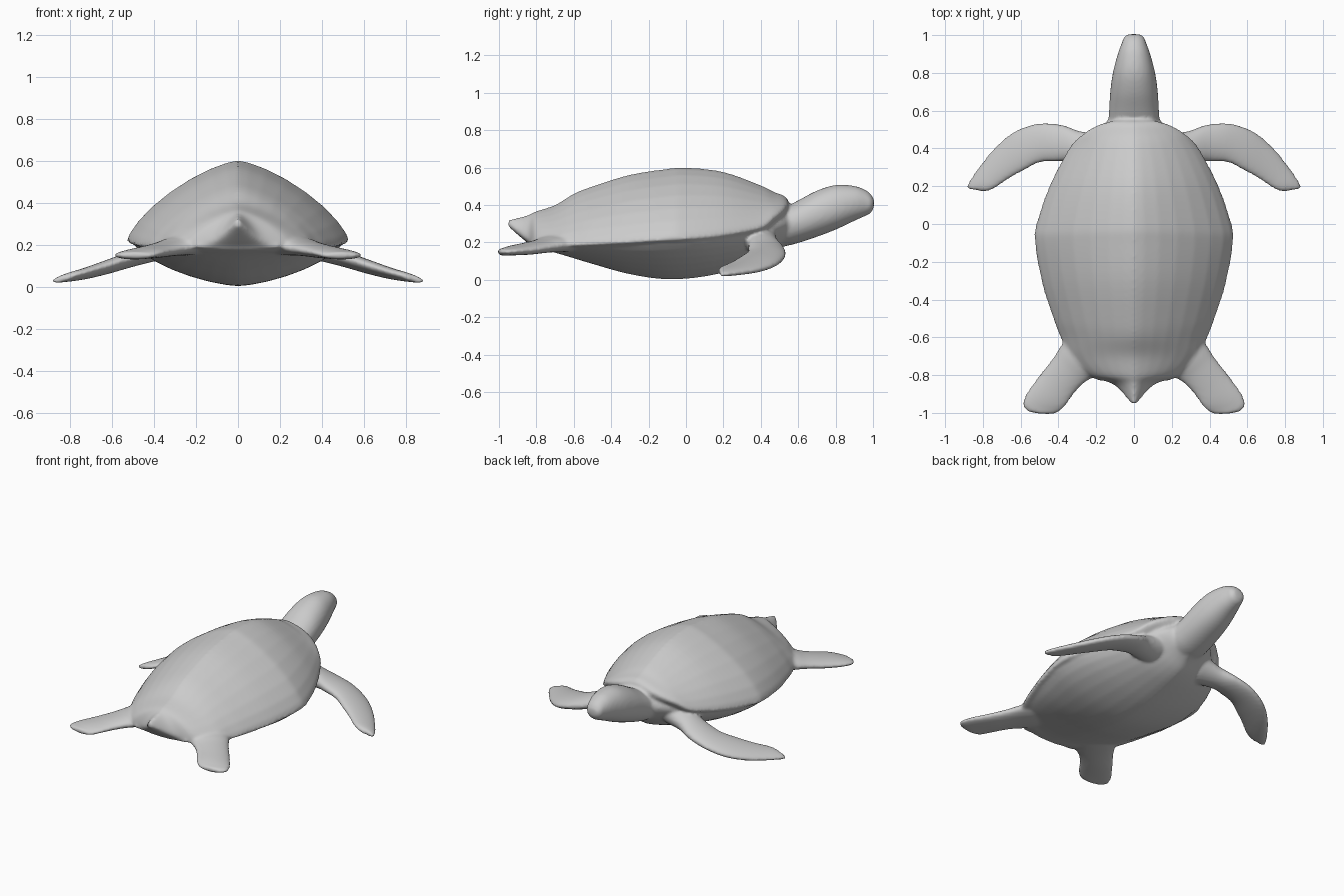
import bpy, bmesh, math

def catmull(st, sub=5):
    """Smoothly interpolate station tuples."""
    out = []
    for i in range(len(st) - 1):
        p0, p1, p2 = st[max(i - 1, 0)], st[i], st[i + 1]
        p3 = st[min(i + 2, len(st) - 1)]
        for k in range(sub):
            t = k / sub
            out.append([0.5 * (2*b + (c-a)*t + (2*a-5*b+4*c-d)*t*t + (3*b-a-3*c+d)*t**3)
                        for a, b, c, d in zip(p0, p1, p2, p3)])
    return out + [list(st[-1])]

def loft(name, stations, exp_up=2.0, exp_down=2.0, n=32):
    """Station: one edge xyz, other edge xyz, bulge up, bulge down."""
    bm = bmesh.new()
    rings = []
    for s in catmull(stations):
        ring = []
        for i in range(n):
            a = 2 * math.pi * i / n
            c, sn = math.cos(a), math.sin(a)
            e = 2 / (exp_up if sn > 0 else exp_down)
            u = math.copysign(abs(c) ** e, c)
            v = math.copysign(abs(sn) ** e, sn) * (s[6] if sn > 0 else s[7])
            ring.append(bm.verts.new([(s[k] + s[k+3]) / 2 + u * (s[k] - s[k+3]) / 2
                                      + (v if k == 2 else 0) for k in range(3)]))
        rings.append(ring)
    for r, q in zip(rings, rings[1:]):
        for i in range(n):
            j = (i + 1) % n
            bm.faces.new((r[i], r[j], q[j], q[i]))
    bm.faces.new(rings[0])
    bm.faces.new(rings[-1])
    bmesh.ops.recalc_face_normals(bm, faces=bm.faces)
    me = bpy.data.meshes.new(name)
    bm.to_mesh(me)
    bm.free()
    ob = bpy.data.objects.new(name, me)
    bpy.context.collection.objects.link(ob)
    return ob

def body(rows):
    """Rows of y, half width, rim z, top z, bottom z."""
    return [(w, y, z, -w, y, z, t - z, z - b) for y, w, z, t, b in rows]

# Domed upper shell, pointed at the tail
shell = loft("shell", body([
    (.545, .12, .40, .43, .36), (.52, .20, .37, .452, .33), (.47, .28, .33, .47, .29),
    (.40, .345, .28, .505, .24), (.20, .45, .24, .577, .20), (0, .518, .22, .60, .18),
    (-.10, .527, .215, .593, .18), (-.30, .492, .20, .562, .17), (-.50, .43, .19, .50, .16),
    (-.60, .39, .185, .46, .155), (-.70, .35, .185, .40, .155), (-.80, .25, .20, .367, .17),
    (-.85, .11, .22, .345, .20), (-.95, .015, .30, .322, .285)]), 1.4, 2)

# Rounded belly
belly = loft("belly", body([
    (.56, .12, .30, .38, .19), (.50, .20, .29, .37, .165), (.42, .27, .26, .34, .11),
    (.30, .37, .24, .33, .065), (.10, .47, .225, .32, .018), (-.10, .50, .215, .32, .003),
    (-.30, .46, .20, .30, .03), (-.50, .40, .19, .28, .085), (-.70, .31, .185, .25, .145),
    (-.83, .20, .19, .21, .175)]), 2, 1.5)

# Neck and head
head = loft("head", body([
    (.40, .13, .27, .36, .16), (.53, .135, .29, .392, .18), (.60, .132, .31, .425, .197),
    (.70, .126, .345, .477, .23), (.80, .112, .38, .507, .268), (.90, .086, .41, .502, .315),
    (.96, .064, .415, .48, .342), (.99, .052, .41, .455, .36), (1.005, .03, .41, .43, .39)]), 2.1, 2.1)

FRONT = [
    (.15, .48, .24, .20, .30, .20, .08, .08), (.28, .49, .20, .34, .33, .19, .06, .06),
    (.38, .525, .165, .42, .33, .165, .045, .045), (.50, .533, .13, .50, .325, .14, .037, .04),
    (.62, .497, .09, .59, .28, .11, .035, .035), (.72, .422, .06, .67, .235, .085, .03, .03),
    (.80, .33, .042, .72, .20, .07, .025, .025), (.865, .24, .03, .76, .178, .06, .02, .02),
    (.892, .19, .025, .80, .172, .045, .014, .014)]
REAR = [
    (.30, -.50, .20, .10, -.70, .20, .06, .05), (.385, -.64, .185, .20, -.80, .19, .05, .04),
    (.43, -.71, .175, .26, -.84, .18, .04, .035), (.50, -.80, .16, .31, -.89, .17, .035, .03),
    (.572, -.90, .152, .36, -.96, .16, .027, .025), (.59, -.96, .15, .40, -.998, .15, .02, .02),
    (.555, -.998, .15, .45, -1.008, .15, .014, .014)]

# Flippers, mirrored left and right
parts = [shell, belly, head]
for side in (1, -1):
    for name, rows in (("front_flipper", FRONT), ("rear_flipper", REAR)):
        parts.append(loft(name, [(side*r[0], r[1], r[2], side*r[3], *r[4:]) for r in rows]))

# Fuse everything into one smooth skin
bpy.ops.object.select_all(action='DESELECT')
for p in parts:
    p.select_set(True)
bpy.context.view_layer.objects.active = shell
bpy.ops.object.join()
shell.name = "turtle_body"
rm = shell.modifiers.new("fuse", 'REMESH')
rm.mode = 'VOXEL'
rm.voxel_size = 0.011
rm.use_smooth_shade = True
sm = shell.modifiers.new("soften", 'SMOOTH')
sm.factor = 0.5
sm.iterations = 5
